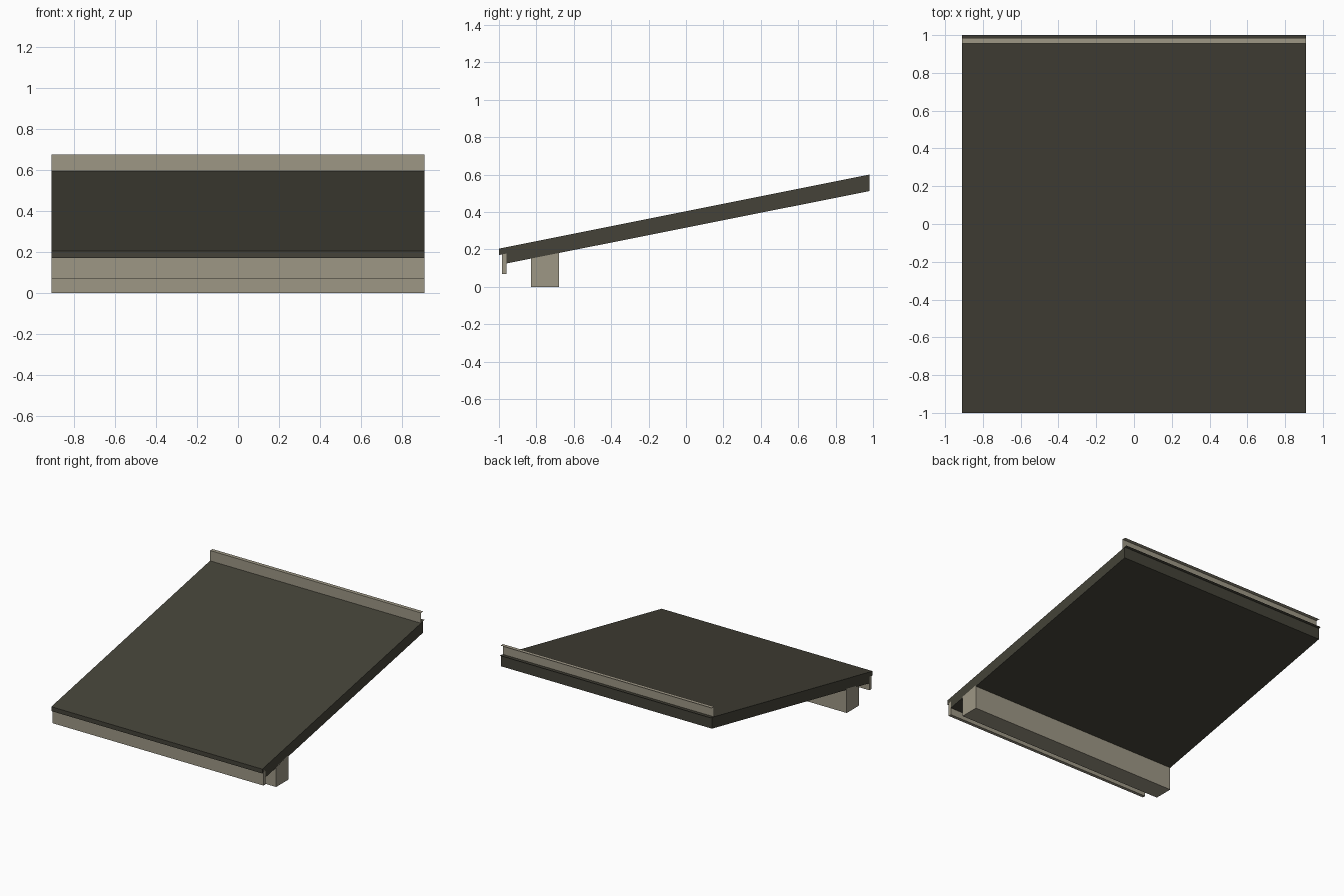
import bpy

cube = bpy.data.objects.get("Cube")
if cube:
    bpy.data.objects.remove(cube, do_unlink=True)

HALF_WIDTH = 0.91


def flat_material(name, colour):
    mat = bpy.data.materials.new(name)
    mat.use_nodes = True
    mat.diffuse_color = (*colour, 1)
    bsdf = mat.node_tree.nodes["Principled BSDF"]
    bsdf.inputs["Base Color"].default_value = (*colour, 1)
    return mat


dark = flat_material("dark olive", (0.058, 0.055, 0.040))
beige = flat_material("warm beige", (0.34, 0.31, 0.235))


def extrude_profile(name, profile, mat, closed=True):
    """Sweep a (y, z) profile across the full width; open profiles make sheets."""
    n = len(profile)
    verts = [(x, y, z) for x in (-HALF_WIDTH, HALF_WIDTH) for y, z in profile]
    faces = []
    for i in range(n if closed else n - 1):
        j = (i + 1) % n
        faces.append((i, j, n + j, n + i))
    if closed:
        faces.append(tuple(reversed(range(n))))
        faces.append(tuple(range(n, 2 * n)))
    mesh = bpy.data.meshes.new(name)
    mesh.from_pydata(verts, [], faces)
    mesh.materials.append(mat)
    obj = bpy.data.objects.new(name, mesh)
    bpy.context.collection.objects.link(obj)
    return obj


# Sloping roof slab
extrude_profile("roof_slab", [(-0.96, 0.125), (0.98, 0.512), (0.98, 0.6), (-0.96, 0.212)], dark)

# Overhanging nose along the low edge
extrude_profile("front_nose", [(-1, 0.17), (-0.985, 0.173), (-0.96, 0.178),
                               (-0.96, 0.212), (-1, 0.204)], dark)

# Fascia board behind the nose
extrude_profile("front_fascia", [(-0.985, 0.07), (-0.96, 0.07), (-0.96, 0.195), (-0.985, 0.195)], beige)

# Support beam, its top buried in the slab
extrude_profile("support_beam", [(-0.83, 0), (-0.68, 0), (-0.68, 0.19), (-0.83, 0.16)], beige)

# Thin folded flashing along the high edge
extrude_profile("back_flashing", [(0.955, 0.595), (0.955, 0.675), (0.985, 0.675)], beige, closed=False)

# Thin dark drip edge
extrude_profile("back_drip_edge", [(0.98, 0.6), (1.0, 0.604)], dark, closed=False)
